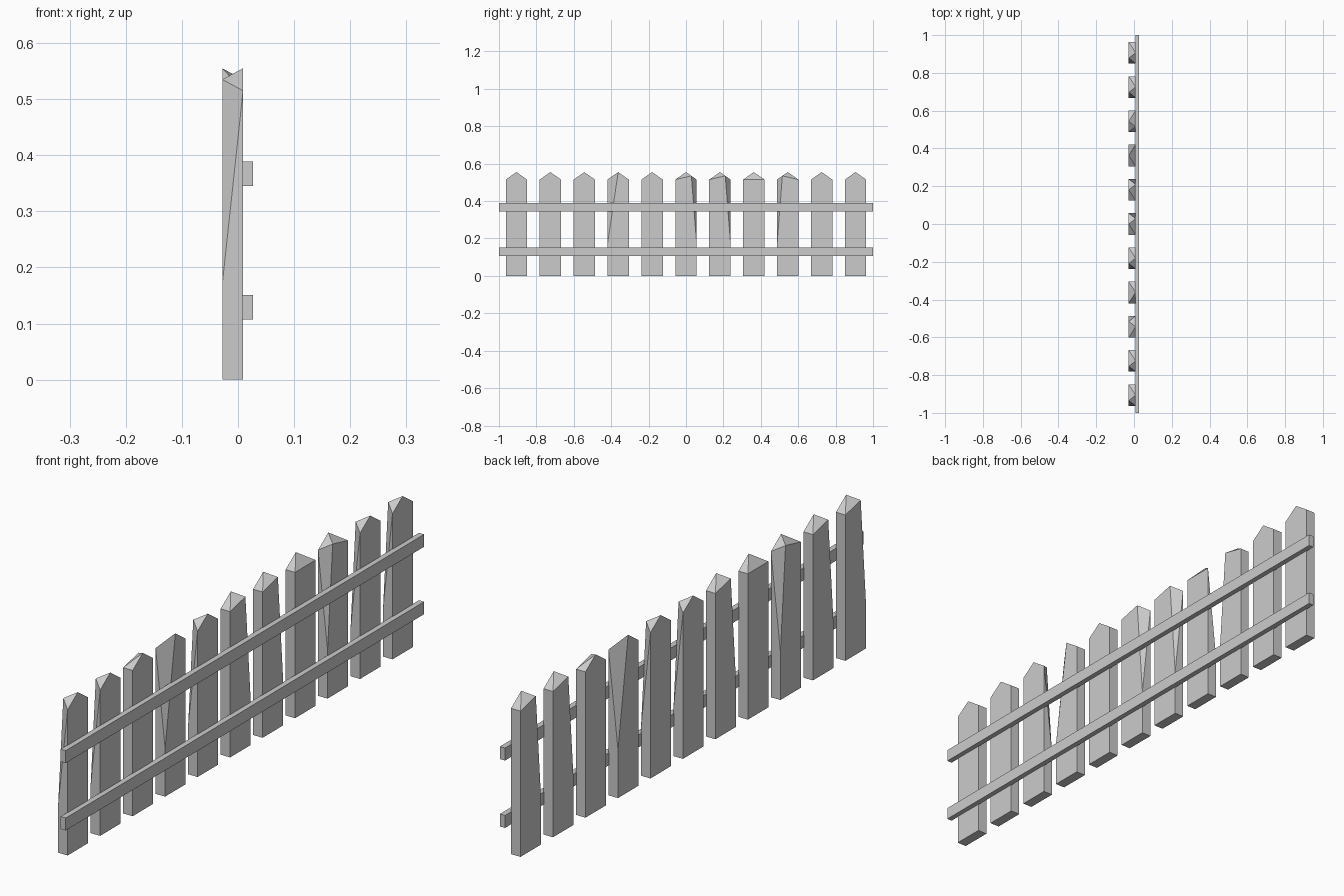
import bpy, bmesh, math

if "Cube" in bpy.data.objects:
    bpy.data.objects.remove(bpy.data.objects["Cube"])

W = 0.057            # half picket width
X0, X1 = -0.028, 0.009   # picket depth range
SHOULDER, MID, PEAK, CHIP = 0.515, 0.535, 0.555, 0.17


def add_object(name, bm):
    bmesh.ops.recalc_face_normals(bm, faces=bm.faces)
    mesh = bpy.data.meshes.new(name)
    bm.to_mesh(mesh)
    bm.free()
    bpy.context.collection.objects.link(bpy.data.objects.new(name, mesh))


def picket(name, y, deep=False, flip_x=False, flip_y=False):
    """Pointed board with one chipped corner, built as a convex hull."""
    pts = [(x, s * W, 0) for x in (X0, X1) for s in (-1, 1)]
    pts += [(X0, -W, CHIP), (X1, -W, SHOULDER), (X1, W, SHOULDER), (X0, W, SHOULDER)]
    if deep:    # chip runs right up to the tip
        pts += [(X0, 0, PEAK)]
    else:       # chip stops halfway up the point
        pts += [(X0, -W / 2, MID), (X1, 0, PEAK)]
    bm = bmesh.new()
    for px, py, pz in pts:
        bm.verts.new((X0 + X1 - px if flip_x else px, y + (-py if flip_y else py), pz))
    bmesh.ops.convex_hull(bm, input=bm.verts)
    bmesh.ops.dissolve_limit(bm, angle_limit=math.radians(0.5),
                             verts=bm.verts, edges=bm.edges)
    add_object(name, bm)


def rail(name, z0, z1):
    bm = bmesh.new()
    bmesh.ops.create_cube(bm, size=1)
    for v in bm.verts:
        v.co = (0.017 + v.co.x * 0.02, v.co.y * 2, (z0 + z1) / 2 + v.co.z * (z1 - z0))
    add_object(name, bm)


# Pickets: most are alike, some are turned or more deeply chipped
variants = {
    2: dict(flip_y=True),
    3: dict(deep=True, flip_x=True),
    5: dict(flip_x=True, flip_y=True),
    6: dict(flip_x=True, flip_y=True),
    7: dict(deep=True, flip_y=True),
    8: dict(flip_x=True),
}
for i in range(11):
    picket(f"picket_{i + 1}", (i - 5) * 0.1813, **variants.get(i, {}))

# Two long rails behind the pickets
rail("lower_rail", 0.107, 0.151)
rail("upper_rail", 0.345, 0.389)
